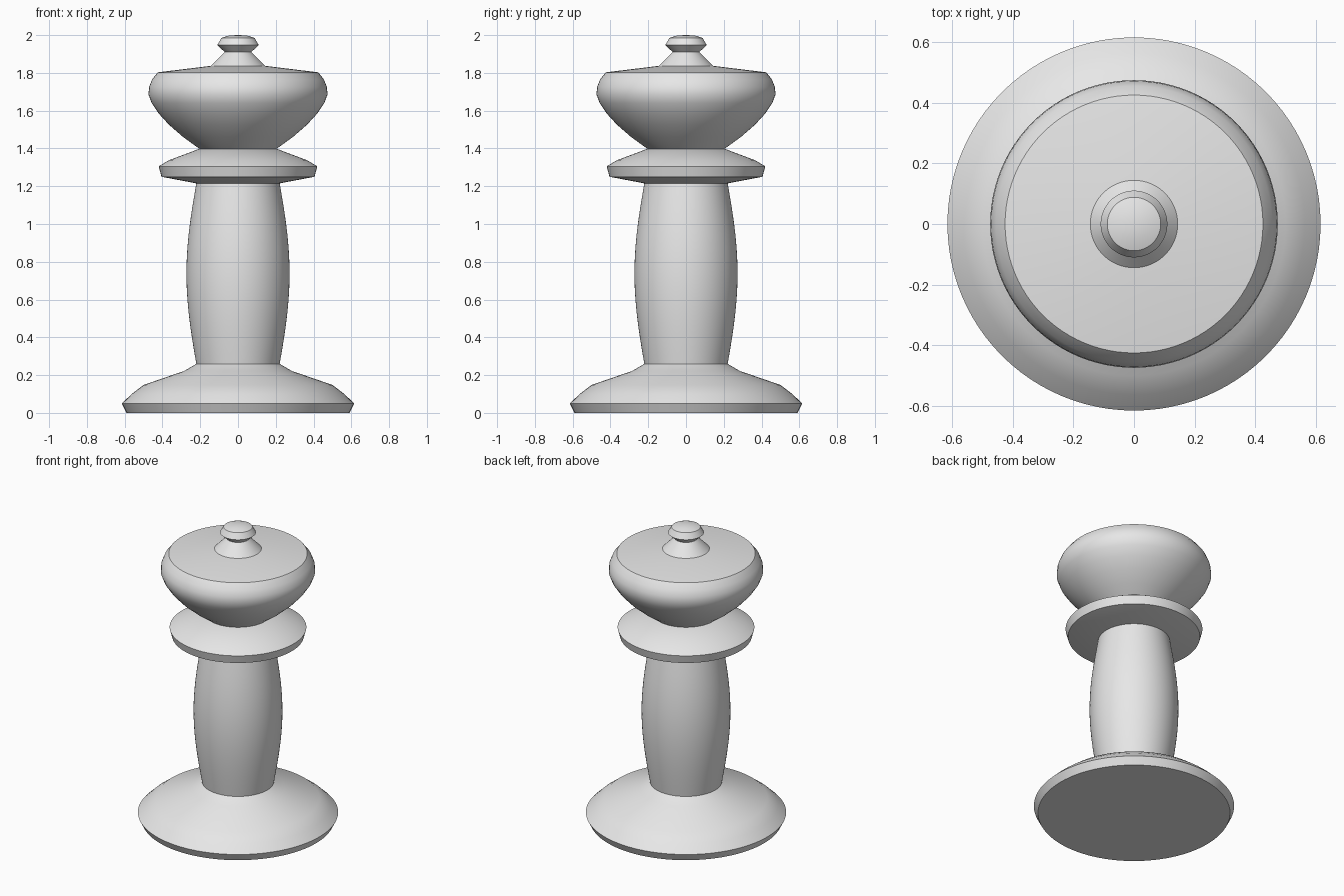
import bpy
import bmesh
import math

cube = bpy.data.objects.get("Cube")
if cube:
    bpy.data.objects.remove(cube, do_unlink=True)

SEGMENTS = 96

grey = bpy.data.materials.new("plain_grey")
grey.use_nodes = True
colour = (0.8, 0.8, 0.8, 1)
grey.diffuse_color = colour
for node in grey.node_tree.nodes:
    if node.type == 'BSDF_PRINCIPLED':
        node.inputs["Base Color"].default_value = colour


def lathe(name, profile, angle=25):
    """Spin a bottom-to-top (radius, height) profile into a closed solid."""
    bm = bmesh.new()
    points = [(0, profile[0][1])] + profile + [(0, profile[-1][1])]
    verts = [bm.verts.new((r, 0, z)) for r, z in points]
    edges = [bm.edges.new(pair) for pair in zip(verts, verts[1:])
             if (pair[0].co - pair[1].co).length > 1e-6]
    bmesh.ops.spin(bm, geom=verts + edges, cent=(0, 0, 0), axis=(0, 0, 1),
                   angle=math.tau, steps=SEGMENTS, use_merge=True)
    bmesh.ops.remove_doubles(bm, verts=bm.verts, dist=1e-5)
    bmesh.ops.recalc_face_normals(bm, faces=bm.faces)
    mesh = bpy.data.meshes.new(name)
    bm.to_mesh(mesh)
    bm.free()
    mesh.materials.append(grey)
    obj = bpy.data.objects.new(name, mesh)
    bpy.context.collection.objects.link(obj)
    bpy.ops.object.select_all(action='DESELECT')
    obj.select_set(True)
    bpy.context.view_layer.objects.active = obj
    bpy.ops.object.shade_smooth_by_angle(angle=math.radians(angle))
    return obj


# Wide flared foot
lathe("base", [(0.59, 0), (0.615, 0.05), (0.563, 0.1), (0.5, 0.148),
               (0.285, 0.222), (0.22, 0.26)])

# Barrel-shaped column, a shallow sine bulge
steps = 14
column = [(0.22 + 0.053 * math.sin(math.pi * i / steps), 0.255 + 0.965 * i / steps)
          for i in range(steps + 1)]
lathe("column", column)

# Disc collar under the head
lathe("collar", [(0.22, 1.215), (0.405, 1.25), (0.42, 1.305),
                 (0.365, 1.338), (0.2, 1.4)])

# Bulbous head with a shallow conical lid
lathe("head", [(0.2, 1.395), (0.29, 1.46), (0.365, 1.525), (0.42, 1.585),
               (0.457, 1.64), (0.474, 1.685), (0.471, 1.725), (0.455, 1.765),
               (0.425, 1.803), (0.145, 1.837)])

# Finial: tapered neck and small button
lathe("finial_neck", [(0.145, 1.836), (0.07, 1.912)])
lathe("finial_button", [(0.07, 1.91), (0.11, 1.947), (0.088, 1.985), (0.05, 1.997), (0.01, 2.0)])
